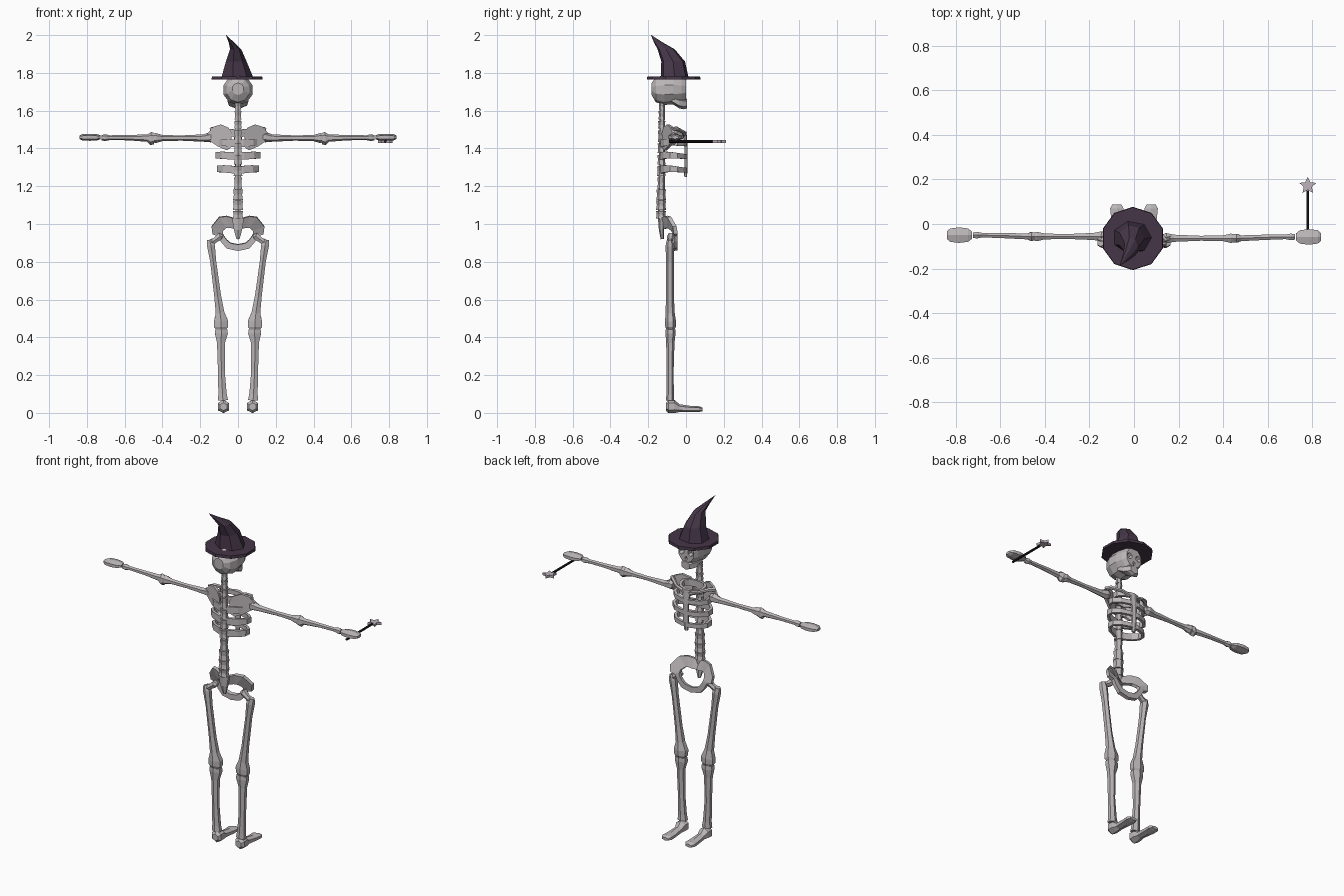
import bpy, bmesh, math
from mathutils import Vector as V

def material(name, rgb):
    m = bpy.data.materials.new(name)
    m.diffuse_color = (*rgb, 1)
    return m

BONE = material("bone grey", (0.50, 0.47, 0.48))
HAT = material("dark plum", (0.06, 0.037, 0.065))
STICK = material("black wood", (0.012, 0.01, 0.014))
STAR = material("pale lilac", (0.52, 0.45, 0.52))
X, Y, Z = V((1, 0, 0)), V((0, 1, 0)), V((0, 0, 1))

def finish(name, bm, mat):
    bmesh.ops.recalc_face_normals(bm, faces=bm.faces)
    me = bpy.data.meshes.new(name)
    bm.to_mesh(me)
    bm.free()
    me.materials.append(mat)
    ob = bpy.data.objects.new(name, me)
    bpy.context.collection.objects.link(ob)
    return ob

def loft(name, secs, ref, n=6, mat=BONE, s=1, closed=False, axis=None):
    """Skin n-sided rings; each section is x, y, z, half size across, half size along ref."""
    bm = bmesh.new()
    P = [V((c[0] * s, c[1], c[2])) for c in secs]
    k = 1 / math.cos(math.pi / n)
    rings, N = [], len(P)
    for i, c in enumerate(secs):
        a, b = (P[i - 1], P[(i + 1) % N]) if closed else (P[max(i - 1, 0)], P[min(i + 1, N - 1)])
        t = (axis or (b - a)).normalized()
        v = (ref - t * ref.dot(t)).normalized()
        u = t.cross(v)
        ring = []
        for j in range(n):
            w = 2 * math.pi * (j + 0.5) / n
            ring.append(bm.verts.new(P[i] + u * math.cos(w) * c[3] * k + v * math.sin(w) * c[4] * k))
        rings.append(ring)
    for i in range(N if closed else N - 1):
        A, B = rings[i], rings[(i + 1) % N]
        for j in range(n):
            bm.faces.new((A[j], A[(j + 1) % n], B[(j + 1) % n], B[j]))
    if not closed:
        bm.faces.new(rings[0])
        bm.faces.new(rings[-1])
    return finish(name, bm, mat)

def slab(name, pts, faces, offset, mat=BONE, s=1):
    """Extrude a sheet of faces by an offset."""
    bm = bmesh.new()
    vs = [bm.verts.new((p[0] * s, p[1], p[2])) for p in pts]
    fs = [bm.faces.new([vs[i] for i in f]) for f in faces]
    r = bmesh.ops.extrude_face_region(bm, geom=fs, use_keep_orig=True)
    for e in r["geom"]:
        if isinstance(e, bmesh.types.BMVert):
            e.co += V(offset)
    return finish(name, bm, mat)

# Hat: brim and bent cone
loft("hat_brim", [(-.005, -.065, 1.764, .135, .135), (-.005, -.065, 1.78, .133, .133)], Y, 10, HAT)
loft("hat_cone", [(-.008, -.06, 1.775, .08, .068), (-.012, -.068, 1.86, .052, .058),
                  (-.014, -.105, 1.925, .028, .042), (-.035, -.145, 1.96, .014, .022),
                  (-.063, -.185, 2.0, .001, .001)], Y, 7, HAT, axis=Z)

# Skull with carved sockets
skull = loft("skull", [(0, -.182, 1.715, .03, .03), (0, -.16, 1.71, .06, .062), (0, -.115, 1.71, .077, .076),
                       (0, -.065, 1.712, .074, .074), (0, -.025, 1.712, .064, .066),
                       (0, .0, 1.712, .05, .056)], Z, 10, axis=Y)
for x, z, w, h in ((-.03, 1.715, .019, .02), (.03, 1.715, .019, .02), (0, 1.678, .009, .012)):
    cut = loft("socket_cutter", [(x, -.025, z, w * .6, h * .6), (x, .02, z, w, h)], Z, 6, axis=Y)
    cut.hide_render = True
    cut.hide_viewport = True
    mod = skull.modifiers.new("socket", 'BOOLEAN')
    mod.operation, mod.object = 'DIFFERENCE', cut
loft("jaw", [(0, -.075, 1.66, .055, .02), (0, -.035, 1.64, .048, .024), (0, -.012, 1.637, .036, .026),
             (0, .004, 1.637, .026, .022)], Z, 6, axis=Y)

# Spine: thin core and vertebrae
loft("spine_core", [(0, -.125, 1.66, .012, .012), (0, -.127, 1.5, .012, .012), (0, -.128, 1.25, .015, .015),
                    (0, -.132, 1.02, .014, .014)], Y, 6)
for z, h, r in [(1.625, .04, .017), (1.575, .045, .018), (1.525, .04, .02), (1.465, .06, .02), (1.40, .05, .021),
                (1.34, .05, .022), (1.28, .05, .023), (1.215, .06, .021), (1.155, .055, .026),
                (1.1, .05, .027), (1.05, .04, .027)]:
    y = -.128 - (1.6 - z) * .008
    loft("vertebra", [(0, y, z - h / 2, r, r * .85), (0, y, z, r * .84, r * .72), (0, y, z + h / 2, r, r * .85)], Y, 6)

# Ribs: flat rings, taller at the back
for z, rx, ry in [(1.285, .107, .064), (1.357, .116, .066), (1.425, .11, .064), (1.478, .075, .054)]:
    secs = []
    for i in range(12):
        a = 2 * math.pi * (i + .5) / 12
        back = .5 - .5 * math.sin(a)
        secs.append((rx * math.cos(a), -.065 + ry * math.sin(a), z + .012 * abs(math.cos(a)) * back,
                     .008, .012 + .008 * back))
    loft("rib", secs, Z, 4, closed=True)
loft("breastbone", [(0, -.003, 1.25, .01, .007), (0, 0, 1.3, .015, .008), (0, 0, 1.41, .016, .008),
                    (0, -.008, 1.49, .026, .009)], Y, 6)

# Pelvis: bowl-shaped ring, mirrored from half outlines, plus tailbone
outer = [(0, 1.01), (.025, 1.03), (.06, 1.04), (.1, 1.035), (.14, .985), (.135, .945), (.105, .935),
         (.09, .905), (.06, .87), (0, .857)]
inner = [(0, .972), (.025, .975), (.045, .98), (.06, .98), (.078, .965), (.08, .948), (.072, .932),
         (.06, .915), (.04, .898), (0, .89)]
def bowl(x, z):
    return (x, min(-.064, -.142 + .06 * abs(x) / .14 + max(0, 1.0 - z) * .8), z)
loop = lambda h: h + [(-x, z) for x, z in h[-2:0:-1]]
O, I = loop(outer), loop(inner)
m = len(O)
slab("pelvis", [bowl(*p) for p in O + I],
     [(i, (i + 1) % m, m + (i + 1) % m, m + i) for i in range(m)], (0, .02, .004))
loft("tailbone", [(0, -.13, 1.03, .032, .016), (0, -.13, .97, .022, .012), (0, -.125, .92, .008, .008)], Y, 6)

# Paired limbs
blade = [(.165, 1.475), (.13, 1.515), (.09, 1.527), (.05, 1.51), (.032, 1.48), (.037, 1.405),
         (.058, 1.39), (.105, 1.41), (.15, 1.44)]
for s, side in ((1, "right"), (-1, "left")):
    ya = -.06 - .004 * s
    slab(side + "_shoulder_blade", [(x, -.143 + .45 * x, z) for x, z in blade], [range(9)], (0, .016, 0), s=s)
    loft(side + "_collar_bone", [(.015, -.008, 1.472, .01, .009), (.07, -.015, 1.488, .009, .008),
                                 (.12, -.05, 1.505, .011, .01), (.14, -.075, 1.5, .012, .011)], Z, 6, s=s)
    loft(side + "_upper_arm", [(.125, ya, 1.46, .016, .016), (.145, ya, 1.46, .023, .024), (.18, ya, 1.455, .016, .017),
                               (.3, ya, 1.455, .011, .012), (.4, ya, 1.455, .013, .014), (.435, ya, 1.455, .021, .023),
                               (.449, ya, 1.455, .018, .02)], Z, 6, s=s)
    loft(side + "_forearm", [(.445, ya, 1.452, .018, .026), (.462, ya, 1.452, .02, .03), (.48, ya, 1.455, .013, .017),
                             (.58, ya + .004, 1.457, .012, .012), (.68, ya + .006, 1.457, .01, .011),
                             (.705, ya + .006, 1.457, .015, .016), (.722, ya + .006, 1.457, .012, .012)], Z, 6, s=s)
    loft(side + "_hand", [(.727, ya + .006, 1.459, .016, .009), (.745, ya + .006, 1.459, .03, .014),
                          (.785, ya + .006, 1.459, .035, .016), (.825, ya + .006, 1.459, .03, .014),
                          (.84, ya + .006, 1.459, .017, .008)], Z, 6, s=s)
    loft(side + "_hip_joint", [(.082, -.08, .93, .011, .012), (.095, -.08, .935, .019, .018),
                               (.12, -.083, .915, .014, .014), (.145, -.085, .9, .018, .014)], Y, 6, s=s)
    loft(side + "_thigh_bone", [(.15, -.085, .917, .014, .014), (.143, -.085, .885, .021, .02),
                                (.131, -.085, .8, .016, .018), (.108, -.085, .62, .018, .018),
                                (.095, -.084, .53, .023, .021), (.09, -.082, .485, .038, .025),
                                (.09, -.082, .455, .037, .024), (.09, -.082, .44, .026, .018)], Y, 6, s=s)
    loft(side + "_shin_bone", [(.088, -.082, .442, .032, .022), (.088, -.082, .42, .034, .023),
                               (.09, -.083, .37, .021, .019), (.088, -.084, .22, .018, .016),
                               (.082, -.084, .1, .022, .017), (.08, -.084, .066, .027, .019)], Y, 6, s=s)
    loft(side + "_foot", [(.077, -.106, .033, .018, .018), (.077, -.092, .034, .03, .031),
                          (.077, -.06, .034, .029, .03), (.075, -.035, .025, .022, .018),
                          (.076, .03, .02, .027, .014), (.077, .07, .02, .03, .013),
                          (.077, .088, .018, .02, .008)], Z, 6, s=s, axis=Y)

# Wand: stick and star
loft("wand_stick", [(.78, -.09, 1.437, .006, .006), (.78, .15, 1.437, .006, .006)], Z, 6, STICK)
star = []
for i in range(10):
    r, a = (.04 if i % 2 == 0 else .019), math.pi * (.5 + i / 5)
    star.append((.78 + r * math.cos(a), .172 + r * math.sin(a), 1.43))
slab("wand_star", star, [range(10)], (0, 0, .014), STAR)
